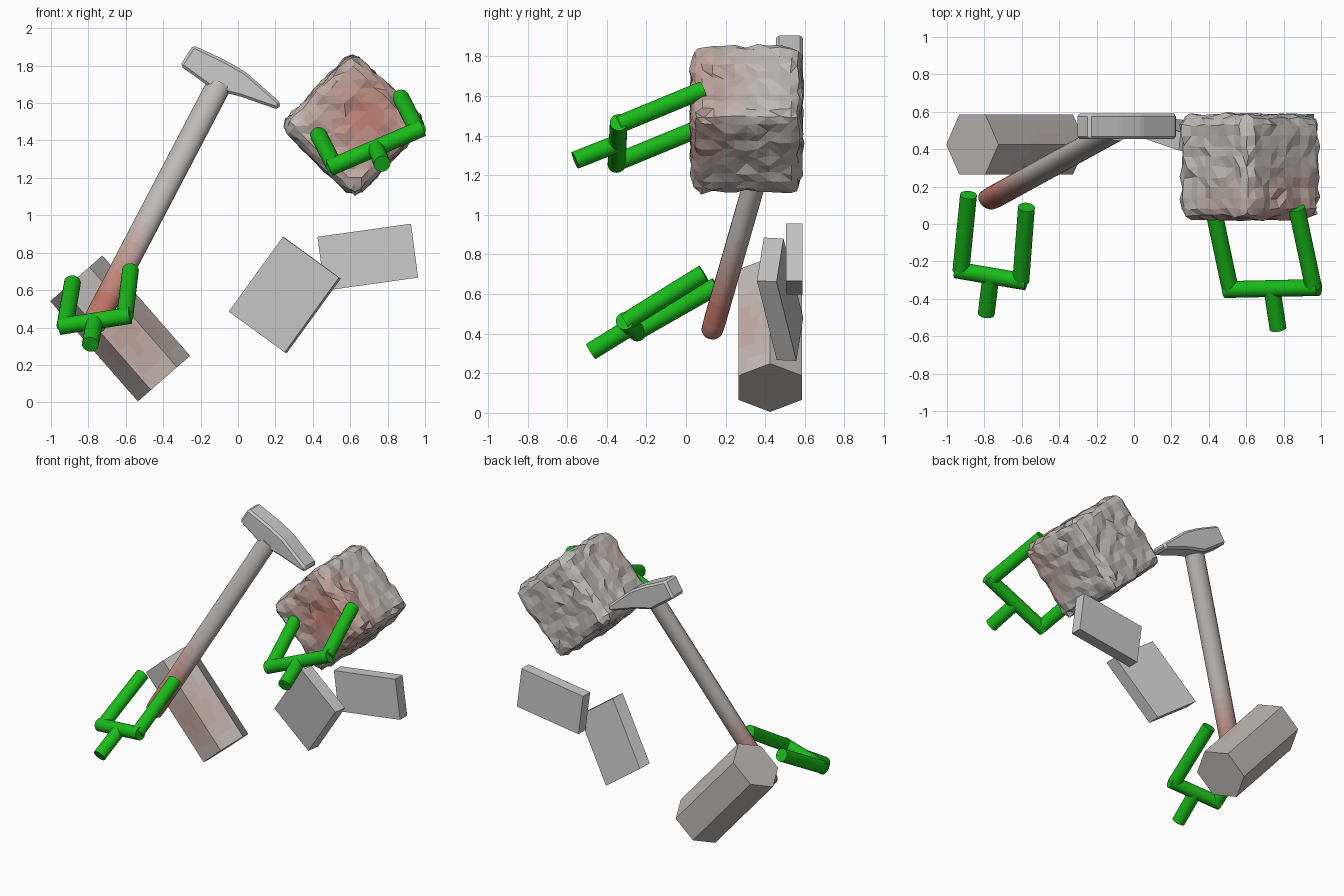
import bpy, bmesh, math, random
from mathutils import Vector, Matrix

if "Cube" in bpy.data.objects:
    bpy.data.objects.remove(bpy.data.objects["Cube"])

random.seed(4)


def material(name, col):
    m = bpy.data.materials.new(name)
    m.diffuse_color = (*col, 1)
    m.use_nodes = True
    m.node_tree.nodes["Principled BSDF"].inputs["Base Color"].default_value = m.diffuse_color
    return m


GREEN = material("green", (0.01, 0.5, 0.01))
GREY, RED = Vector((0.52, 0.49, 0.47)), Vector((0.52, 0.13, 0.08))
STEPS = 9
HEAT = [material("heat_%d" % i, GREY.lerp(RED, i / (STEPS - 1))) for i in range(STEPS)]


def finish(bm, name, smooth=False, mat=None):
    bmesh.ops.recalc_face_normals(bm, faces=bm.faces[:])
    me = bpy.data.meshes.new(name)
    bm.to_mesh(me)
    bm.free()
    ob = bpy.data.objects.new(name, me)
    bpy.context.collection.objects.link(ob)
    if mat:
        me.materials.append(mat)
    if smooth:
        bpy.ops.object.select_all(action='DESELECT')
        ob.select_set(True)
        bpy.context.view_layer.objects.active = ob
        bpy.ops.object.shade_smooth_by_angle(angle=math.radians(40))
    return ob


def heat(ob, spot, radius, peak):
    """Fade the faces from grey to red around a touch point."""
    for m in HEAT:
        ob.data.materials.append(m)
    for p in ob.data.polygons:
        t = max(0, 1 - (p.center - Vector(spot)).length / radius)
        p.material_index = round(t * peak * (STEPS - 1))


def frame(x, y, z, origin):
    """Matrix from three axis vectors and an origin."""
    m = Matrix((x, y, z)).transposed().to_4x4()
    m.translation = Vector(origin)
    return m


def rod(name, a, b, r, extend=0.0):
    a, b = Vector(a), Vector(b)
    d = (b - a).normalized()
    a, b = a - d * extend, b + d * extend
    bm = bmesh.new()
    bmesh.ops.create_cone(bm, cap_ends=True, segments=24, radius1=r, radius2=r,
                          depth=(b - a).length)
    bm.transform(Matrix.Translation((a + b) / 2) @ d.to_track_quat('Z', 'Y').to_matrix().to_4x4())
    return finish(bm, name, True, GREEN)


def gripper(name, left, right, left_tip, right_tip, stub_end):
    mid = (Vector(left) + Vector(right)) / 2
    rod(name + "_crossbar", left, right, 0.045, 0.03)
    rod(name + "_left_finger", left, left_tip, 0.045)
    rod(name + "_right_finger", right, right_tip, 0.045)
    rod(name + "_stub", mid, stub_end, 0.045)


def slab(name, top, right, bottom, back):
    """Flat block from three corners of its front face and its thickness vector."""
    t, r, b = Vector(top), Vector(right), Vector(bottom)
    bm = bmesh.new()
    bmesh.ops.create_cube(bm, size=1)
    bm.transform(frame(r - t, b - r, Vector(back), (t + b) / 2 + Vector(back) / 2))
    return finish(bm, name)


# Two green grippers
gripper("hammer_gripper", (-0.925, -0.25, 0.41), (-0.605, -0.305, 0.46),
        (-0.885, 0.155, 0.64), (-0.575, 0.09, 0.705), (-0.79, -0.48, 0.31))
gripper("block_gripper", (0.515, -0.35, 1.265), (0.96, -0.34, 1.455),
        (0.425, 0.075, 1.44), (0.87, 0.085, 1.63), (0.77, -0.56, 1.275))

# Hammer handle: oval section, rounded foot, rings for the red fade
foot, top = Vector((-0.775, 0.13, 0.41)), Vector((-0.10, 0.50, 1.70))
axis = (top - foot).normalized()
deep = axis.cross(Vector((1, 0, 0.5))).normalized()
wide = deep.cross(axis)
length = (top - foot).length
bm = bmesh.new()
rings = []
for s, k in [(-0.02, 0.7), (0, 0.95)] + [(length * i / 24, 1.0) for i in range(1, 25)]:
    c = foot + axis * s
    rings.append([bm.verts.new(c + wide * math.cos(a) * 0.068 * k + deep * math.sin(a) * 0.056 * k)
                  for a in (math.tau * i / 18 for i in range(18))])
for p, q in zip(rings, rings[1:]):
    for i in range(18):
        j = (i + 1) % 18
        bm.faces.new((p[i], p[j], q[j], q[i]))
bm.faces.new(rings[0])
bm.faces.new(rings[-1])
handle = finish(bm, "hammer_handle", True)
heat(handle, (-0.72, 0.13, 0.53), 0.5, 1.0)

# Hammer head: side profile with a wedge end, extruded and chamfered
profile = [(-0.24, 1.91), (-0.31, 1.80), (-0.13, 1.67), (0.01, 1.636),
           (0.214, 1.565), (0.23, 1.60), (0.043, 1.765), (-0.07, 1.83)]
bm = bmesh.new()
face = bm.faces.new([bm.verts.new((x, 0.455, z)) for x, z in profile])
ext = bmesh.ops.extrude_face_region(bm, geom=[face])
bmesh.ops.translate(bm, vec=(0, 0.135, 0),
                    verts=[v for v in ext["geom"] if isinstance(v, bmesh.types.BMVert)])
bmesh.ops.recalc_face_normals(bm, faces=bm.faces[:])
bmesh.ops.bevel(bm, geom=bm.edges[:], offset=0.014, segments=1, affect='EDGES')
finish(bm, "hammer_head")

# Rough stone block: rounded cube with jittered, triangulated facets
bm = bmesh.new()
bmesh.ops.create_cube(bm, size=0.56)
bmesh.ops.subdivide_edges(bm, edges=bm.edges[:], cuts=9, use_grid_fill=True)
for v in bm.verts:
    core = Vector([max(-0.215, min(0.215, c)) for c in v.co])
    d = (v.co - core).normalized()
    v.co = core + d * (0.065 + random.uniform(-0.012, 0.008))
    v.co += Vector([random.uniform(-0.006, 0.006) for _ in range(3)])
bmesh.ops.triangulate(bm, faces=bm.faces[:])
bm.transform(Matrix.Translation((0.617, 0.305, 1.483)) @ Matrix.Rotation(math.radians(-46.5), 4, 'Y'))
block = finish(bm, "stone_block")
heat(block, (0.70, 0.0, 1.53), 0.42, 0.85)

# Hexagonal prism lying at a slant, flats facing front and back
bm = bmesh.new()
bmesh.ops.create_cone(bm, cap_ends=True, segments=6, radius1=0.185, radius2=0.185, depth=0.71)
# turn the ring so that a vertex lies on the local x axis
first = max(bm.verts, key=lambda v: v.co.z)
bm.transform(Matrix.Rotation(-math.atan2(first.co.y, first.co.x), 4, 'Z'))
bmesh.ops.subdivide_edges(bm, edges=bm.edges[:], cuts=7, use_grid_fill=True)
bm.transform(frame((0.755, 0, 0.66), (0, 1, 0), (0.66, 0, -0.755), (-0.63, 0.425, 0.395)))
prism = finish(bm, "hexagonal_prism")
heat(prism, (-0.58, 0.26, 0.35), 0.32, 0.4)

# Two flat bricks
slab("tilted_brick", (0.24, 0.393, 0.885), (0.54, 0.358, 0.667), (0.25, 0.458, 0.267),
     (0.01, 0.099, -0.005))
slab("upright_brick", (0.425, 0.505, 0.885), (0.925, 0.505, 0.955), (0.963, 0.505, 0.667),
     (0, 0.082, 0))
